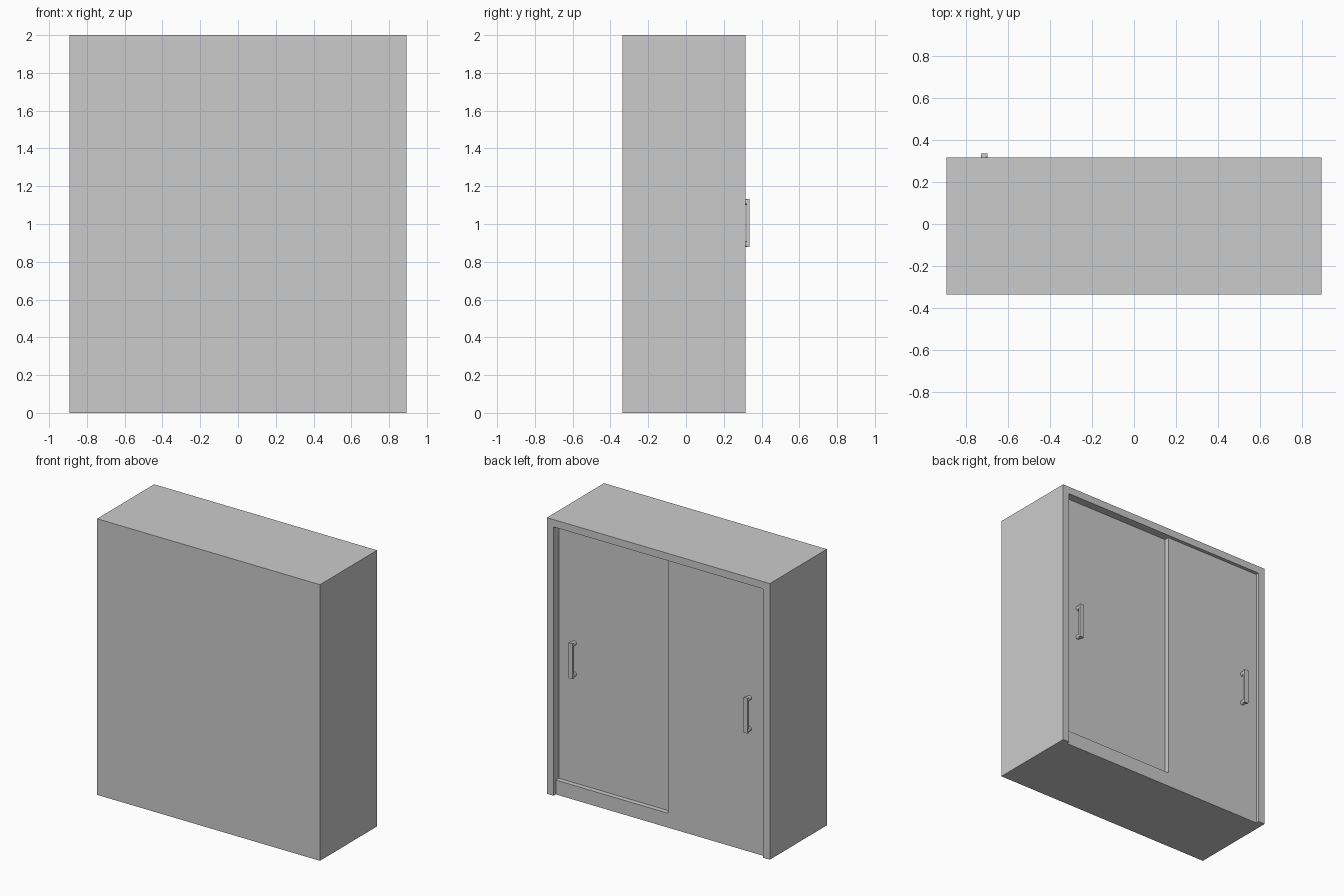
import bpy
import math

if "Cube" in bpy.data.objects:
    bpy.data.objects.remove(bpy.data.objects["Cube"])

W, T = 0.893, 0.053            # half width, panel thickness
BACK, RIM = -0.337, 0.316      # wall plane and rim of the door opening
BASE = 0.104                   # plinth height
OUTER, INNER = 0.291, 0.256    # face planes of the two sliding doors


def box(name, x0, x1, y0, y1, z0, z1):
    bpy.ops.mesh.primitive_cube_add(
        size=1, location=((x0 + x1) / 2, (y0 + y1) / 2, (z0 + z1) / 2))
    ob = bpy.context.object
    ob.name = name
    ob.scale = (x1 - x0, y1 - y0, z1 - z0)
    bpy.ops.object.transform_apply(location=False, rotation=False, scale=True)
    return ob


# Carcass: sides, top, plinth and closed wall
for side, s in (("left", -1), ("right", 1)):
    xs = sorted((s * W, s * (W - T)))
    box(side + "_side_panel", *xs, BACK, RIM, 0, 2)
box("top_panel", -W + T, W - T, BACK, RIM, 2 - T, 2)
box("base", -W + T, W - T, BACK, OUTER, 0, BASE)
box("wall_panel", -W + T, W - T, BACK, BACK + 0.03, BASE, 2 - T)

# Sliding doors on two tracks
box("outer_door", -W + T, -0.06, OUTER - 0.034, OUTER, BASE, 2 - T)
box("inner_door", -0.12, W - T, INNER - 0.034, INNER, BASE, 2 - T)


# Bar handle on two round posts
def handle(name, x, y):
    z0, z1, half, reach, thick = 0.877, 1.133, 0.016, 0.046, 0.018
    box(name + "_bar", x - half, x + half, y + reach - thick, y + reach, z0, z1)
    for end, z in (("lower", z0 + half), ("upper", z1 - half)):
        bpy.ops.mesh.primitive_cylinder_add(
            vertices=24, radius=half, depth=reach - thick,
            location=(x, y + (reach - thick) / 2, z),
            rotation=(math.pi / 2, 0, 0))
        bpy.context.object.name = f"{name}_{end}_post"
        bpy.ops.object.shade_smooth_by_angle()


handle("outer_handle", -0.714, OUTER)
handle("inner_handle", 0.714, INNER)
